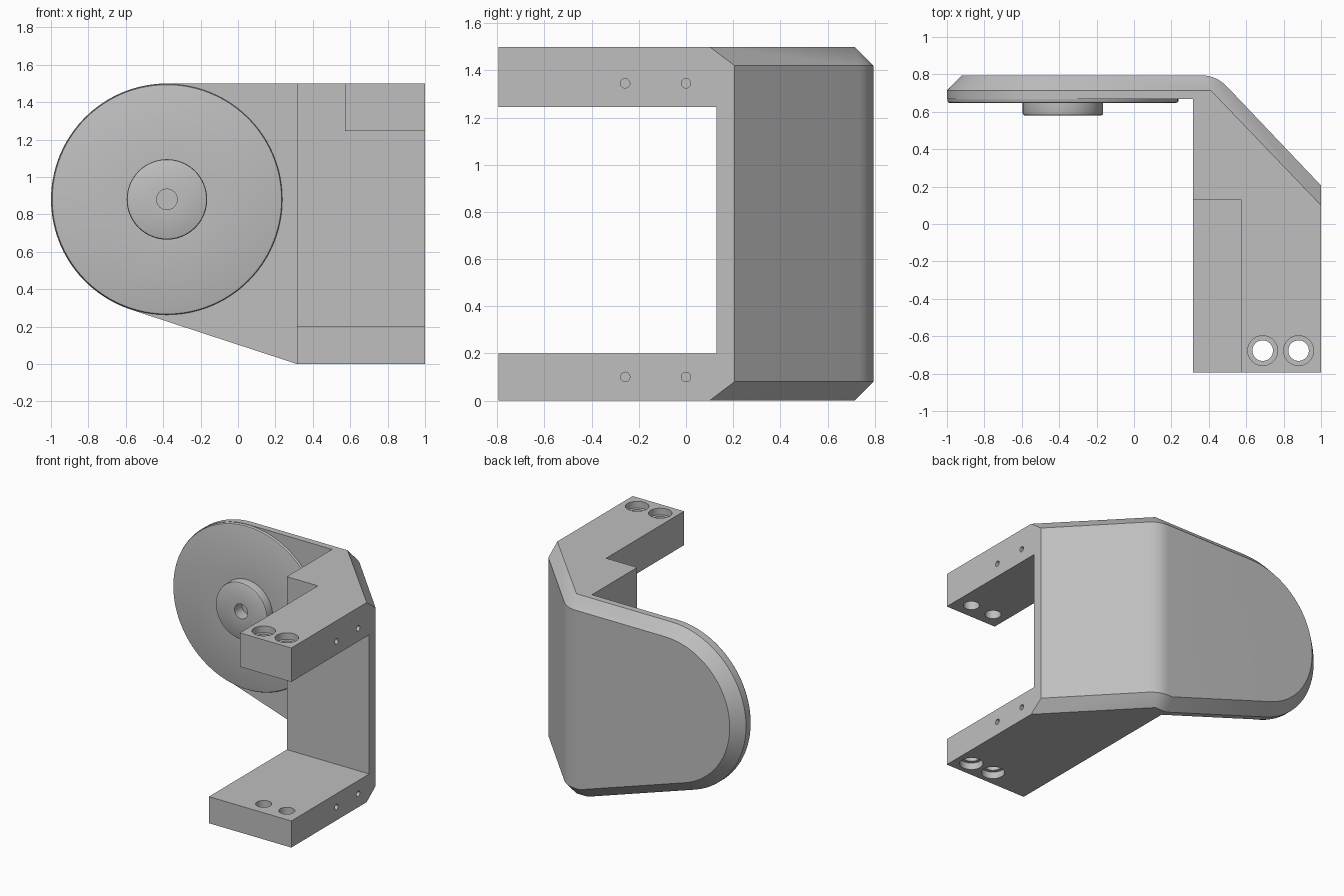
import bpy, bmesh
from math import radians, cos, sin, acos, atan2, hypot, pi
from mathutils import Matrix, Vector

cube = bpy.data.objects.get("Cube")
if cube:
    bpy.data.objects.remove(cube, do_unlink=True)

grey = bpy.data.materials.new("plain grey")
grey.use_nodes = True
COLOUR = (0.52, 0.52, 0.52, 1)
grey.diffuse_color = COLOUR
grey.node_tree.nodes["Principled BSDF"].inputs["Base Color"].default_value = COLOUR


def make_object(name, bm):
    bmesh.ops.recalc_face_normals(bm, faces=bm.faces)
    mesh = bpy.data.meshes.new(name)
    bm.to_mesh(mesh)
    bm.free()
    mesh.materials.append(grey)
    obj = bpy.data.objects.new(name, mesh)
    bpy.context.collection.objects.link(obj)
    return obj


def activate(obj):
    bpy.ops.object.select_all(action='DESELECT')
    obj.select_set(True)
    bpy.context.view_layer.objects.active = obj


def cut(target, cutter):
    cutter.hide_render = True
    mod = target.modifiers.new("cut", 'BOOLEAN')
    mod.operation = 'DIFFERENCE'
    mod.solver = 'EXACT'
    mod.object = cutter
    activate(target)
    bpy.ops.object.modifier_apply(modifier=mod.name)
    bpy.data.objects.remove(cutter, do_unlink=True)


def box(lo, hi):
    bm = bmesh.new()
    lo, hi = Vector(lo), Vector(hi)
    size = hi - lo
    bmesh.ops.create_cube(bm, size=1, matrix=Matrix.Translation((lo + hi) / 2)
                          @ Matrix.Diagonal((*size, 1)))
    return make_object("box_cutter", bm)


def drill(centre, radius, depth, axis='Z'):
    bm = bmesh.new()
    turn = Matrix.Rotation(pi / 2, 4, 'Y') if axis == 'X' else Matrix.Identity(4)
    bmesh.ops.create_cone(bm, cap_ends=True, segments=32, radius1=radius, radius2=radius,
                          depth=depth, matrix=Matrix.Translation(centre) @ turn)
    return make_object("drill_cutter", bm)


def smooth(obj, degrees):
    activate(obj)
    bpy.ops.object.shade_smooth_by_angle(angle=radians(degrees))


# Key dimensions
CX, CZ, R = -0.38, 0.88, 0.62      # centre and radius of the round end
TOP, BACK, FRONT = 1.5, 0.795, -0.795
CHAMFER = 0.08
RIM = BACK - CHAMFER
WALL_X, WALL_Y = 0.315, 0.13       # inner corner of the solid block
PLATE_Y = 0.667

# Angle where the sloping lower edge touches the round end
dx, dz = WALL_X - CX, -CZ
tangent = atan2(dz, dx) - acos(R / hypot(dx, dz)) + 2 * pi


def round_end(radius, steps=36):
    start = pi / 2
    return [(CX + radius * cos(a), CZ + radius * sin(a))
            for a in (start + (tangent - start) * i / steps for i in range(steps + 1))]


# Body: convex chamfered shell, bent towards the left side
points = []
for x, z in round_end(R) + [(WALL_X, 0)]:
    points += [(x, FRONT, z), (x, RIM, z)]
for z in (0, TOP):
    points += [(1, FRONT, z), (0.41, RIM, z), (1, 0.1, z)]
points += [(x, BACK, z) for x, z in round_end(R - CHAMFER)]
points.append((WALL_X + 0.013, BACK, CHAMFER))
bend = [Vector(p) for p in ((0.36, BACK), (0.44, BACK), (0.5, 0.732))]
for z in (CHAMFER, TOP - CHAMFER):
    for i in range(9):
        t = i / 8
        p = bend[0] * (1 - t) ** 2 + bend[1] * 2 * t * (1 - t) + bend[2] * t * t
        points.append((p.x, p.y, z))
    points.append((1, 0.206, z))
bm = bmesh.new()
for p in points:
    bm.verts.new(p)
hull = bmesh.ops.convex_hull(bm, input=bm.verts[:])
loose = {v for v in hull["geom_interior"] + hull["geom_unused"]
         if isinstance(v, bmesh.types.BMVert) and not v.link_faces}
bmesh.ops.delete(bm, geom=list(loose), context='VERTS')
bmesh.ops.dissolve_limit(bm, angle_limit=radians(0.5), verts=bm.verts[:], edges=bm.edges[:])
body = make_object("mounting_bracket", bm)

# Hollow out the space before the plate, between the arms and beside the upper arm
cut(body, box((-2, -2, -1), (WALL_X, PLATE_Y, 2)))
cut(body, box((0, -2, 0.2), (2, WALL_Y, 1.245)))
cut(body, box((0, -2, 1.1), (0.573, WALL_Y, 2)))

# Bolt holes with counterbores on the outer faces of both arms
for x in (0.688, 0.88):
    cut(body, drill((x, -0.677, 0.75), 0.055, 2))
    for z in (0, TOP):
        cut(body, drill((x, -0.677, z), 0.08, 0.1))

# Small blind holes in the left side
for y in (-0.258, 0):
    for z in (0.1, 1.345):
        cut(body, drill((1, y, z), 0.02, 0.4, 'X'))
smooth(body, 15)

# Round boss with a stepped hub and a centre hole, turned about the y axis
profile = [(0.055, 0.69), (0.055, 0.58), (0.205, 0.58), (0.212, 0.584), (0.215, 0.592),
           (0.215, 0.647), (0.605, 0.647), (0.613, 0.65), (0.617, 0.657), (0.617, 0.69)]
bm = bmesh.new()
ring = [bm.verts.new((CX + r, y, CZ)) for r, y in profile]
edges = [bm.edges.new((ring[i], ring[(i + 1) % len(ring)])) for i in range(len(ring))]
bmesh.ops.spin(bm, geom=ring + edges, cent=(CX, 0, CZ), axis=(0, 1, 0),
               angle=2 * pi, steps=96, use_merge=True)
bmesh.ops.remove_doubles(bm, verts=bm.verts[:], dist=0.0001)
smooth(make_object("round_boss", bm), 30)
